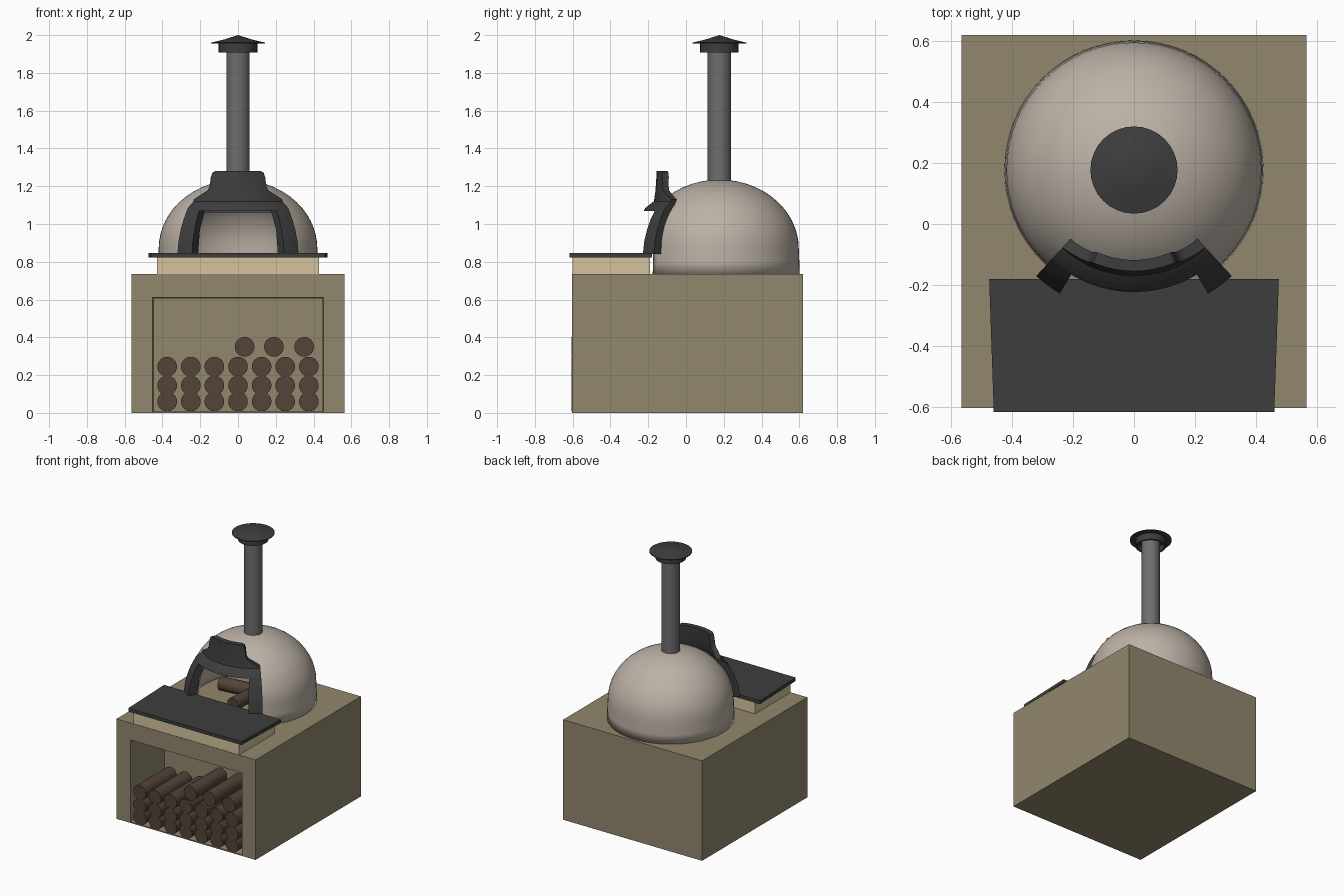
import bpy, bmesh, math
from mathutils import Vector

if "Cube" in bpy.data.objects:
    bpy.data.objects.remove(bpy.data.objects["Cube"])

CY = 0.177  # dome centre in y


def material(name, r, g, b):
    m = bpy.data.materials.new(name)
    m.diffuse_color = (r, g, b, 1)
    m.use_nodes = True
    m.node_tree.nodes["Principled BSDF"].inputs["Base Color"].default_value = m.diffuse_color
    return m


STONE = material("olive stone", 0.29, 0.245, 0.155)
CREAM = material("cream stone", 0.66, 0.55, 0.34)
CLAY = material("pale clay", 0.50, 0.44, 0.38)
IRON = material("dark iron", 0.047, 0.047, 0.047)
STEEL = material("grey steel", 0.155, 0.155, 0.155)
WOOD = material("brown wood", 0.085, 0.056, 0.04)


def smooth(ob, angle=35):
    bpy.ops.object.select_all(action='DESELECT')
    ob.select_set(True)
    bpy.context.view_layer.objects.active = ob
    bpy.ops.object.shade_smooth_by_angle(angle=math.radians(angle))


def finish(bm, name, mat, recalc=False):
    if recalc:
        bmesh.ops.recalc_face_normals(bm, faces=bm.faces)
    me = bpy.data.meshes.new(name)
    bm.to_mesh(me)
    bm.free()
    me.materials.append(mat)
    ob = bpy.data.objects.new(name, me)
    bpy.context.collection.objects.link(ob)
    return ob


def loft(name, mat, sections):
    """Rectangles (y, half width, bottom, top) joined in order, capped at both ends."""
    bm = bmesh.new()
    rings = [[bm.verts.new(p) for p in ((-x, y, a), (x, y, a), (x, y, b), (-x, y, b))]
             for y, x, a, b in sections]
    for r, s in zip(rings, rings[1:]):
        for i in range(4):
            k = (i + 1) % 4
            bm.faces.new((r[i], r[k], s[k], s[i]))
    bm.faces.new(rings[0])
    bm.faces.new(rings[-1])
    return finish(bm, name, mat, True)


def revolve(name, mat, profile, segs=64, skip=lambda deg, z: False):
    """Spin (radius, z) points about the dome axis; skip drops faces by angle from front and height."""
    bm = bmesh.new()
    rows = []
    for r, z in profile:
        row = []
        for i in range(segs):
            a = 2 * math.pi * i / segs - math.pi / 2
            row.append(bm.verts.new((r * math.cos(a), CY + r * math.sin(a), z)))
        rows.append(row)
    for j in range(len(rows) - 1):
        zm = (profile[j][1] + profile[j + 1][1]) / 2
        for i in range(segs):
            deg = (360 * (i + 0.5) / segs + 180) % 360 - 180
            if not skip(deg, zm):
                k = (i + 1) % segs
                bm.faces.new((rows[j][i], rows[j][k], rows[j + 1][k], rows[j + 1][i]))
    bmesh.ops.remove_doubles(bm, verts=bm.verts, dist=1e-5)
    loose = [v for v in bm.verts if not v.link_faces]
    bmesh.ops.delete(bm, geom=loose, context='VERTS')
    return finish(bm, name, mat)


def log(name, p, q, radius):
    p, q = Vector(p), Vector(q)
    d = q - p
    bpy.ops.mesh.primitive_cylinder_add(vertices=24, radius=radius, depth=d.length, location=(p + q) / 2,
                                        rotation=d.to_track_quat('Z', 'Y').to_euler())
    ob = bpy.context.object
    ob.name = name
    ob.data.materials.append(WOOD)
    smooth(ob)


def interp(table, t):
    for (a, u), (b, v) in zip(table, table[1:]):
        if t <= b:
            return u + (v - u) * max(0, t - a) / (b - a)
    return table[-1][1]


# base with wood store niche, ledge block and dark shelf
loft("base", STONE, [(-0.22, 0.445, 0.008, 0.605), (-0.603, 0.453, 0.008, 0.61),
                     (-0.603, 0.565, 0, 0.735), (0.62, 0.565, 0, 0.735)])
loft("ledge_block", CREAM, [(-0.60, 0.43, 0.735, 0.825), (-0.19, 0.43, 0.735, 0.825)])
loft("shelf", IRON, [(-0.617, 0.46, 0.822, 0.847), (-0.18, 0.475, 0.822, 0.847)])

# dome shell with the mouth left open at the front
heights = [0.735, 0.80, 0.87]
profile = [(0.425, 0.735), (0.423, 0.80), (0.42, 0.87)]
for deg in (6, 12, 18, 24, 30, 35.1, 42, 49, 56, 63, 70, 77, 84, 90):
    a = math.radians(deg)
    profile.append((0.42 * math.cos(a), 0.87 + 0.365 * math.sin(a)))
dome = revolve("dome", CLAY, profile, 64, lambda d, z: abs(d) < 33.75 and z < 1.08)
sol = dome.modifiers.new("wall", 'SOLIDIFY')
sol.thickness = 0.03
sol.offset = -1
smooth(dome)

# chimney pipe and rain cap
smooth(revolve("chimney_pipe", STEEL, [(0, 1.2), (0.062, 1.2), (0.062, 1.955), (0, 1.955)], 32))
smooth(revolve("chimney_cap", IRON, [(0, 1.95), (0.09, 1.95), (0.09, 1.907), (0.102, 1.907), (0.102, 1.956),
                                     (0.143, 1.955), (0.143, 1.96), (0.08, 1.975), (0, 2.0)], 32), 15)

# iron arch: a curved plate wrapped around the dome, laid out by angle and height
OUTER = [(0.84, 0.473), (0.91, 0.464), (0.97, 0.447), (1.02, 0.427), (1.07, 0.40), (1.085, 0.392),
         (1.12, 0.347), (1.18, 0.338), (1.28, 0.332)]
INNER = [(0.84, 0.41), (0.97, 0.392), (1.07, 0.34), (1.13, 0.308), (1.18, 0.302), (1.28, 0.295)]
TOP = [(0, 1.28), (21, 1.28), (24, 1.272), (25.5, 1.25), (26.5, 1.2), (28.5, 1.178), (42.7, 1.13)]
half = [0, 4, 8, 12, 16, 19, 21, 23, 24, 25.5, 26.5, 28.5, 31, 35, 39, 42.7]
angles = [-a for a in half[:0:-1]] + half
low = [0.84, 0.88, 0.91, 0.94, 0.97, 1.0, 1.02, 1.045]


def arch_point(deg, z, table):
    a, r = math.radians(deg), interp(table, z)
    return (r * math.sin(a), CY - r * math.cos(a), z)


bm = bmesh.new()
front, back = [], []
for d in angles:
    top = interp(TOP, abs(d))
    zs = low + [1.07, 1.085, 1.12] + [1.12 + (top - 1.12) * t for t in (0.35, 0.7, 1)]
    front.append([bm.verts.new(arch_point(d, z, OUTER)) for z in zs])
    back.append([bm.verts.new(arch_point(d, z, INNER)) for z in zs])
for c in range(len(angles) - 1):
    leg = abs(angles[c] + angles[c + 1]) / 2 > 31
    for j in range(0 if leg else len(low), len(front[0]) - 1):
        for g in (front, back):
            quad = [g[c][j], g[c + 1][j], g[c + 1][j + 1], g[c][j + 1]]
            bm.faces.new(quad if g is front else quad[::-1])
twin = {f: b for fc, bc in zip(front, back) for f, b in zip(fc, bc)}
for e in [e for e in bm.edges if e.is_boundary and e.verts[0] in twin]:
    u, v = e.verts
    bm.faces.new((u, v, twin[v], twin[u]))
bmesh.ops.delete(bm, geom=[v for v in bm.verts if not v.link_faces], context='VERTS')
smooth(finish(bm, "mouth_arch", IRON, True))

# stacked firewood in the niche
for z in (0.06, 0.145, 0.245):
    for i in range(-3, 4):
        log("firewood_log", (i * 0.125, -0.607, z), (i * 0.125, -0.25, z), 0.052)
for x in (0.035, 0.19, 0.35):
    log("firewood_top_log", (x, -0.607, 0.35), (x, -0.25, 0.35), 0.052)

# logs burning on the oven floor
log("fire_log_front", (0, -0.06, 0.785), (0.02, 0.3, 0.785), 0.046)
log("fire_log_cross", (-0.25, 0.16, 0.79), (0.12, 0.2, 0.79), 0.048)
